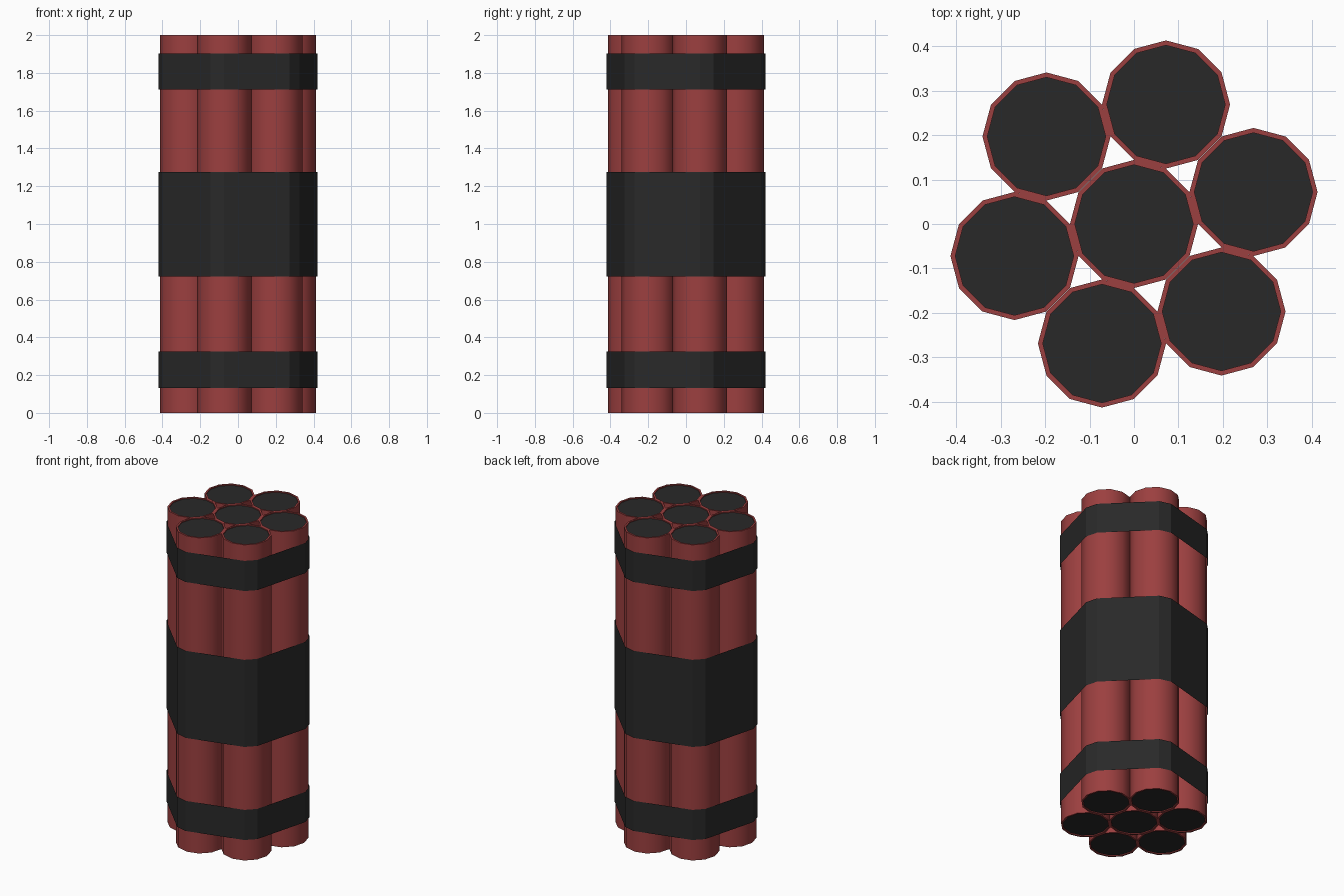
import bpy, bmesh
from math import sin, cos, radians

if "Cube" in bpy.data.objects:
    bpy.data.objects.remove(bpy.data.objects["Cube"])

SIDES = 12
R, R_IN = 0.144, 0.133      # stick radius, cap radius
SPACING = 0.2782            # centre-to-centre distance of touching sticks
RECESS = 0.006              # caps sit slightly below the rim
HEIGHT = 2.0


def material(name, rgb):
    m = bpy.data.materials.new(name)
    m.diffuse_color = (*rgb, 1)
    m.use_nodes = True
    m.node_tree.nodes["Principled BSDF"].inputs["Base Color"].default_value = m.diffuse_color
    return m


red = material("red_paper", (0.33, 0.05, 0.05))
black = material("black", (0.022, 0.022, 0.022))


def finish(name, bm, mats):
    me = bpy.data.meshes.new(name)
    bm.to_mesh(me)
    bm.free()
    for m in mats:
        me.materials.append(m)
    ob = bpy.data.objects.new(name, me)
    bpy.context.collection.objects.link(ob)
    return ob


def loft(bm, rings):
    """Bridge successive vertex rings with quads."""
    for a, b in zip(rings, rings[1:]):
        n = len(a)
        for i in range(n):
            j = (i + 1) % n
            bm.faces.new((a[i], a[j], b[j], b[i]))


def stick(name, cx, cy):
    bm = bmesh.new()
    profile = [(R_IN, RECESS), (R_IN, 0), (R, 0),
               (R, HEIGHT), (R_IN, HEIGHT), (R_IN, HEIGHT - RECESS)]
    rings = [[bm.verts.new((cx + r * cos(radians(30 * i)),
                            cy + r * sin(radians(30 * i)), z))
              for i in range(SIDES)] for r, z in profile]
    loft(bm, rings)
    # dark end caps
    for f in (bm.faces.new(rings[0][::-1]), bm.faces.new(rings[-1])):
        f.material_index = 1
    ob = finish(name, bm, (red, black))
    bpy.ops.object.select_all(action='DESELECT')
    ob.select_set(True)
    bpy.context.view_layer.objects.active = ob
    bpy.ops.object.shade_smooth_by_angle(angle=radians(35))


def band(name, z0, z1):
    # thin strap following the hull of the bundle
    bm = bmesh.new()
    pts = []
    for k in range(6):
        a = radians(15 + 60 * k)
        for d in (-15, 15):
            b = a + radians(d)
            pts.append((1.017 * (SPACING * cos(a) + R * cos(b)),
                        1.017 * (SPACING * sin(a) + R * sin(b))))
    loft(bm, [[bm.verts.new((x, y, z)) for x, y in pts] for z in (z0, z1)])
    finish(name, bm, (black,))


# seven sticks: one in the middle, six around
stick("stick_centre", 0, 0)
for k in range(6):
    a = radians(15 + 60 * k)
    stick(f"stick_{k + 1}", SPACING * cos(a), SPACING * sin(a))

# three straps
band("lower_band", 0.133, 0.324)
band("middle_band", 0.723, 1.275)
band("upper_band", 1.711, 1.902)
